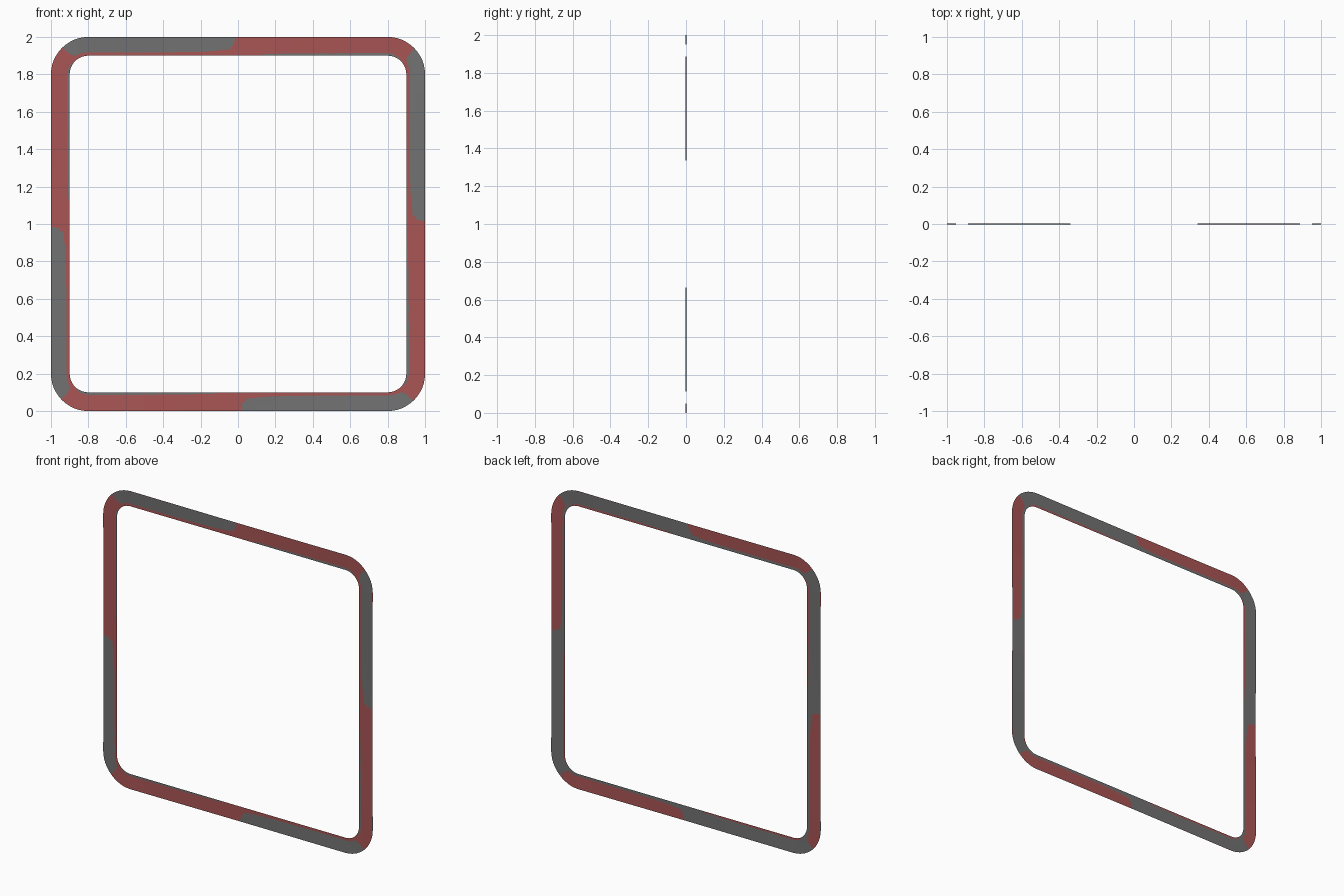
import bpy, bmesh
from math import sin, cos, pi

if "Cube" in bpy.data.objects:
    bpy.data.objects.remove(bpy.data.objects["Cube"])

AMP = 0.003          # tiny weave depth
CROSS = 0.15         # where the two tilted bands cross, as a share of band width
ARC, STRAIGHT, ROWS = 12, 16, 4


def loop_stations():
    """Corner centre, direction and weave value around the rounded square."""
    stations = []
    corners = [(0.8, 0.8), (-0.8, 0.8), (-0.8, -0.8), (0.8, -0.8)]
    for k, (cx, cz) in enumerate(corners):
        nx, nz = corners[(k + 1) % 4]
        # rounded corner
        for i in range(ARC):
            a = k * pi / 2 + i / ARC * pi / 2
            stations.append((cx, cz, a, 1 - 2 * i / ARC))
        # straight side to the next corner
        for i in range(STRAIGHT):
            f = i / STRAIGHT
            stations.append((cx + (nx - cx) * f, cz + (nz - cz) * f,
                             (k + 1) * pi / 2, -1 + 2 * f))
    return stations


def band(name, side, color):
    bm = bmesh.new()
    rings = []
    for cx, cz, a, weave in loop_stations():
        row = []
        for j in range(ROWS + 1):
            t = j / ROWS
            r = 0.1 + 0.1 * t
            y = side * AMP * (weave * (t - CROSS) / (1 - CROSS) - 0.02)
            row.append(bm.verts.new((cx + r * cos(a), y, 1 + cz + r * sin(a))))
        rings.append(row)
    for i, row in enumerate(rings):
        nxt = rings[(i + 1) % len(rings)]
        for j in range(ROWS):
            bm.faces.new((row[j], row[j + 1], nxt[j + 1], nxt[j]))
    mesh = bpy.data.meshes.new(name)
    bm.to_mesh(mesh)
    bm.free()
    mat = bpy.data.materials.new(name + "_color")
    mat.diffuse_color = color
    mat.use_nodes = True
    mat.node_tree.nodes["Principled BSDF"].inputs["Base Color"].default_value = mat.diffuse_color
    mesh.materials.append(mat)
    obj = bpy.data.objects.new(name, mesh)
    bpy.context.collection.objects.link(obj)
    return obj


# two interwoven flat frames sharing one outline
band("red_frame", 1, (0.4, 0.09, 0.09, 1))
band("grey_frame", -1, (0.17, 0.17, 0.17, 1))
